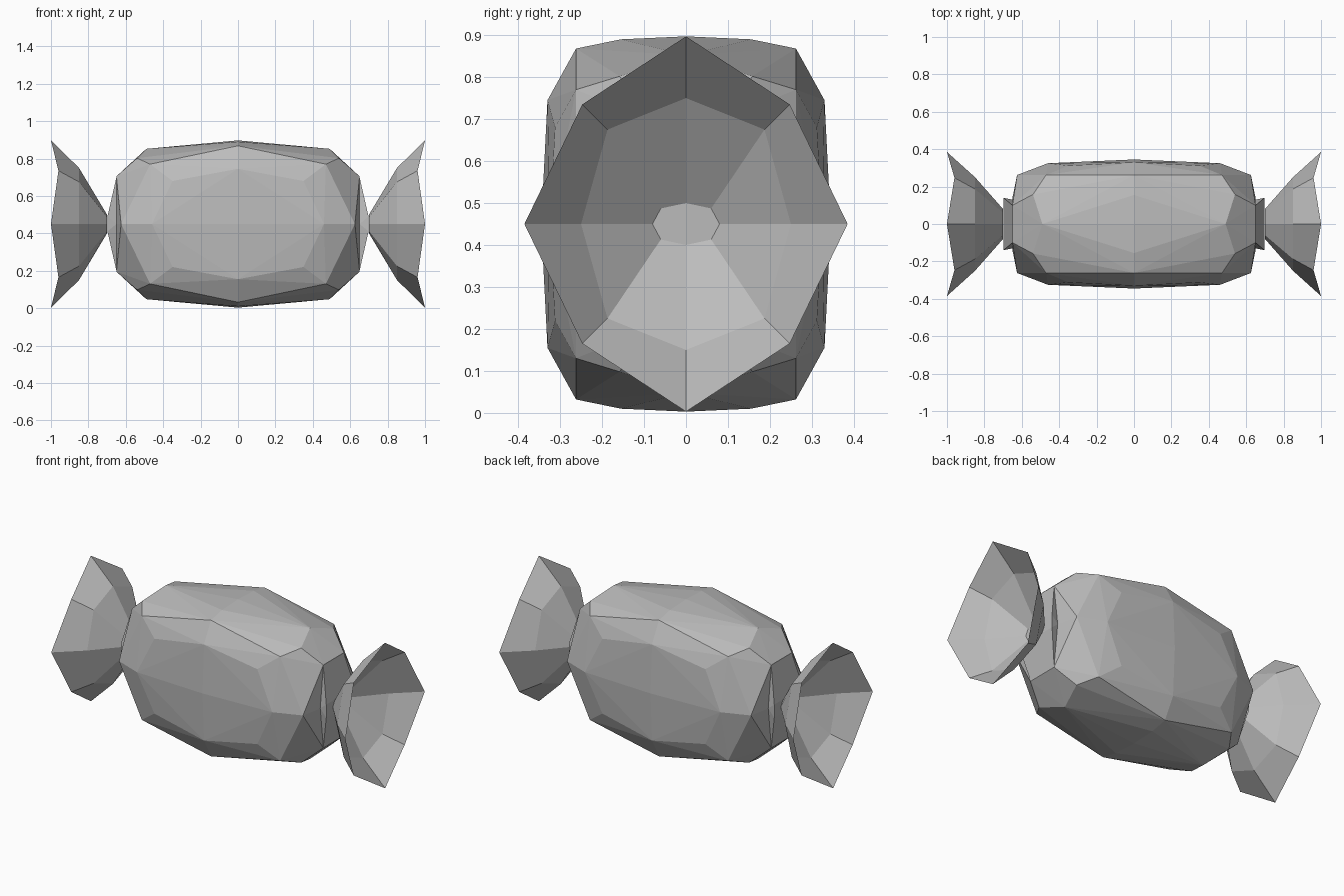
import bpy
import bmesh
from mathutils import Vector

cube = bpy.data.objects.get("Cube")
if cube:
    bpy.data.objects.remove(cube, do_unlink=True)

MID = 0.45  # height of the long axis

grey = bpy.data.materials.new("wrapper_grey")
colour = (0.5, 0.5, 0.5, 1)
grey.use_nodes = True
grey.diffuse_color = colour
grey.node_tree.nodes["Principled BSDF"].inputs["Base Color"].default_value = colour


def finish(bm, name):
    bmesh.ops.recalc_face_normals(bm, faces=bm.faces[:])
    mesh = bpy.data.meshes.new(name)
    bm.to_mesh(mesh)
    bm.free()
    mesh.materials.append(grey)
    obj = bpy.data.objects.new(name, mesh)
    obj.location.z = MID
    bpy.context.collection.objects.link(obj)
    return obj


def faceted_hull(name, points, x_signs):
    """Faceted solid from points mirrored across the axes."""
    bm = bmesh.new()
    mirrored = {(sx * x, sy * y, sz * z) for x, y, z in points
                for sx in x_signs for sy in (1, -1) for sz in (1, -1)}
    for p in sorted(mirrored):
        bm.verts.new(p)
    bmesh.ops.convex_hull(bm, input=bm.verts[:])
    bmesh.ops.dissolve_limit(bm, angle_limit=0.02, verts=bm.verts[:], edges=bm.edges[:])
    return finish(bm, name)


# Sweet body: one octant of the faceted cushion
front_panel = [(0, .345, 0), (.46, .325, 0), (0, .33, .295), (.35, .312, .23)]
front_rim = [(0, .262, .418), (.47, .262, .32), (.625, .262, 0)]
top_panel = [(0, 0, .447), (0, .155, .44), (.49, 0, .402), (.54, .158, .352)]
end_panel = [(.65, .1, .255), (.65, .14, 0)]
faceted_hull("sweet_body", front_panel + front_rim + top_panel + end_panel, (1, -1))


def fan(name, side):
    """Open flared wrapper end with a zigzag rim and a closed throat."""
    # (x at points, x at diagonals, half width, half height, diagonal y, diagonal z)
    rings = [(.70, .70, .08, .05, .06, .037),
             (.85, .85, .25, .30, .187, .225),
             (1.0, .96, .385, .447, .247, .285)]
    bm = bmesh.new()
    loops = []
    for x, xd, w, h, dy, dz in rings:
        outline = [(x, w, 0), (xd, dy, dz), (x, 0, h), (xd, -dy, dz),
                   (x, -w, 0), (xd, -dy, -dz), (x, 0, -h), (xd, dy, -dz)]
        loops.append([bm.verts.new(Vector((side * a, b, c))) for a, b, c in outline])
    bm.faces.new(loops[0])
    for inner, outer in zip(loops, loops[1:]):
        for i in range(8):
            j = (i + 1) % 8
            bm.faces.new((inner[i], inner[j], outer[j], outer[i]))
    return finish(bm, name)


# Pinched neck and wrapper fan on each end
for label, side in (("left", 1), ("right", -1)):
    faceted_hull(label + "_neck", [(.65, .1, .25), (.65, .13, 0), (.698, .14, .04)], (side,))
    fan(label + "_wrapper_fan", side)
